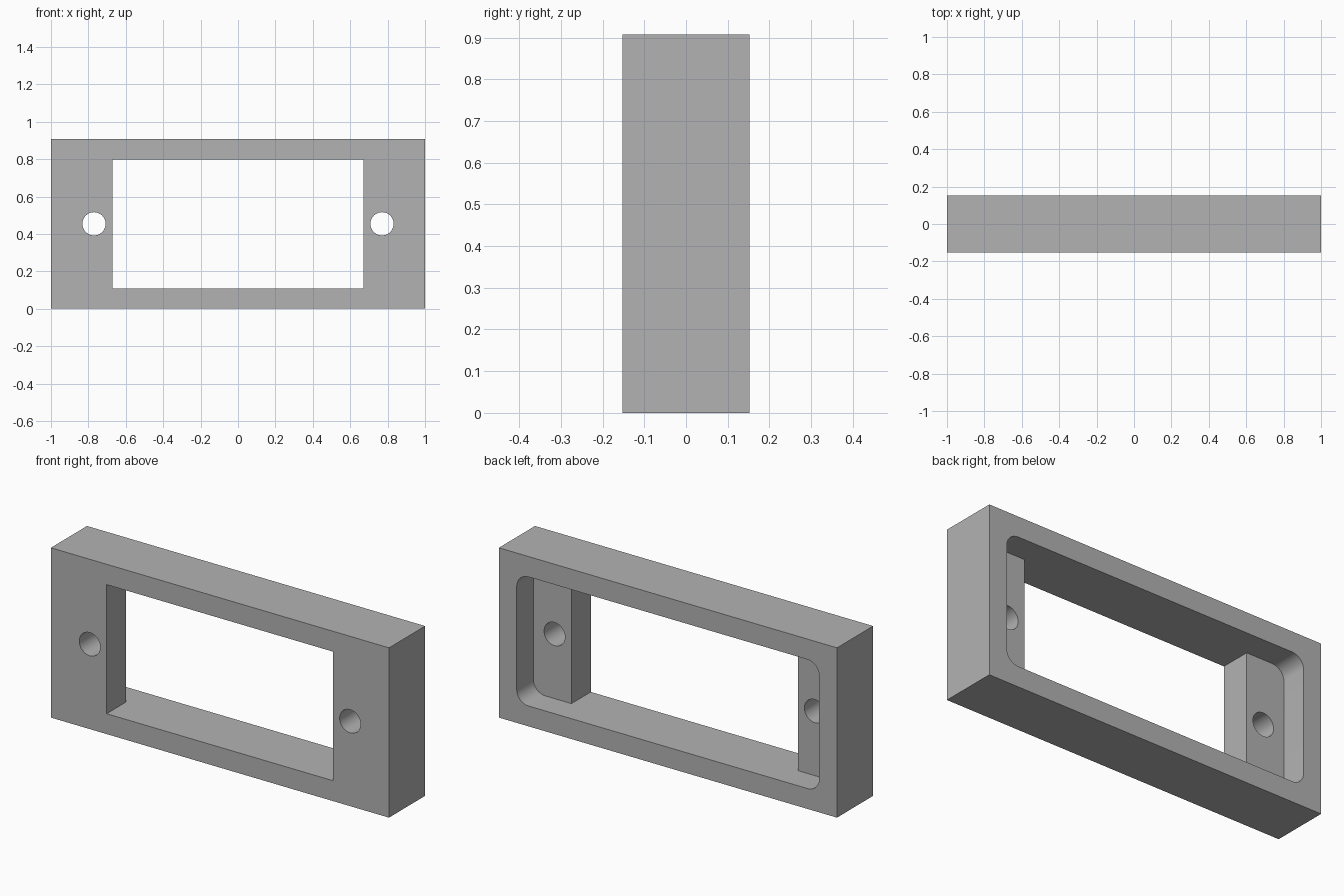
import bpy
import bmesh
from math import cos, sin, pi, radians

WIDTH, DEPTH, HEIGHT = 2.0, 0.305, 0.908
MID = HEIGHT / 2
WINDOW_X, WINDOW_Z = 0.67, 0.345      # half sizes of the opening
POCKET_X, POCKET_R = 0.895, 0.07      # half width and corner radius of the rear recess
FLOOR_Y = 0.011                       # depth at which the recess ends
HOLE_X, HOLE_R = 0.77, 0.062

default = bpy.data.objects.get("Cube")
if default:
    bpy.data.objects.remove(default, do_unlink=True)

grey = bpy.data.materials.new("mid grey")
grey.use_nodes = True
colour = (0.45, 0.45, 0.45, 1)
grey.diffuse_color = colour
grey.node_tree.nodes["Principled BSDF"].inputs["Base Color"].default_value = colour


def rectangle(hx, hz):
    return [(-hx, -hz), (hx, -hz), (hx, hz), (-hx, hz)]


def rounded_rectangle(hx, hz, r, steps=8):
    points = []
    for corner, (sx, sz) in enumerate([(1, 1), (-1, 1), (-1, -1), (1, -1)]):
        for i in range(steps + 1):
            a = (corner + i / steps) * pi / 2
            points.append((sx * (hx - r) + r * cos(a), sz * (hz - r) + r * sin(a)))
    return points


def circle(cx, r, sides=48):
    return [(cx + r * cos(2 * pi * i / sides), r * sin(2 * pi * i / sides))
            for i in range(sides)]


def prism(name, outline, y0, y1):
    """Extrude an x-z outline, centred on mid height, from y0 to y1."""
    bm = bmesh.new()
    face = bm.faces.new([bm.verts.new((x, y0, MID + z)) for x, z in outline])
    extruded = bmesh.ops.extrude_face_region(bm, geom=[face])["geom"]
    moved = [v for v in extruded if isinstance(v, bmesh.types.BMVert)]
    bmesh.ops.translate(bm, verts=moved, vec=(0, y1 - y0, 0))
    bmesh.ops.recalc_face_normals(bm, faces=bm.faces)
    mesh = bpy.data.meshes.new(name)
    bm.to_mesh(mesh)
    bm.free()
    mesh.materials.append(grey)
    obj = bpy.data.objects.new(name, mesh)
    bpy.context.collection.objects.link(obj)
    return obj


# Solid block
frame = prism("mounting_frame", rectangle(WIDTH / 2, MID), -DEPTH / 2, DEPTH / 2)

# Through window, rear recess with rounded corners, and two screw holes
cutters = [
    prism("window_cutter", rectangle(WINDOW_X, WINDOW_Z), -DEPTH, DEPTH),
    prism("recess_cutter", rounded_rectangle(POCKET_X, WINDOW_Z, POCKET_R), FLOOR_Y, DEPTH),
]
for side, label in ((1, "left"), (-1, "right")):
    cutters.append(prism(label + "_hole_cutter", circle(side * HOLE_X, HOLE_R), -DEPTH, DEPTH))

bpy.ops.object.select_all(action="DESELECT")
bpy.context.view_layer.objects.active = frame
frame.select_set(True)
for cutter in cutters:
    cutter.hide_render = True
    cut = frame.modifiers.new(cutter.name, "BOOLEAN")
    cut.operation = "DIFFERENCE"
    cut.solver = "EXACT"
    cut.object = cutter
    bpy.ops.object.modifier_apply(modifier=cut.name)
    bpy.data.objects.remove(cutter, do_unlink=True)

# Smooth the round walls, keep the edges crisp
bpy.ops.object.shade_smooth_by_angle(angle=radians(30))
